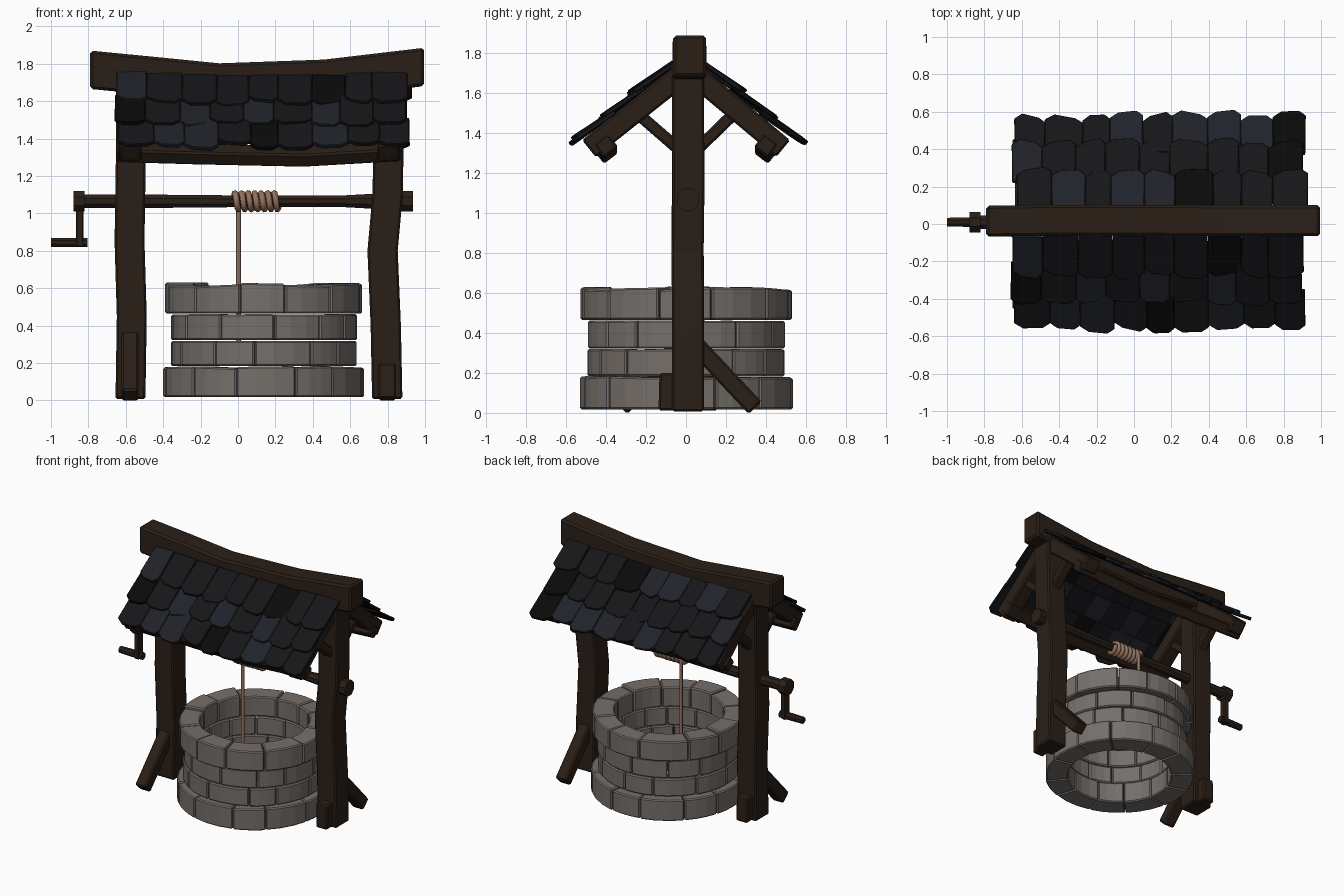
import bpy, bmesh, random
from math import sin, cos, pi, radians
from mathutils import Vector as V

if "Cube" in bpy.data.objects:
    bpy.data.objects.remove(bpy.data.objects["Cube"])

random.seed(7)
R = random.uniform


def material(name, rgb):
    m = bpy.data.materials.new(name)
    m.diffuse_color = (*rgb, 1)
    m.use_nodes = True
    m.node_tree.nodes["Principled BSDF"].inputs["Base Color"].default_value = m.diffuse_color
    return m


WOOD = material("dark_wood", (0.023, 0.0135, 0.0085))
STONE = material("stone", (0.18, 0.16, 0.145))
ROPE = material("rope", (0.30, 0.17, 0.11))
SLATE = [material("slate", (0.008, 0.008, 0.010)),
         material("slate_blue", (0.014, 0.016, 0.022)),
         material("slate_black", (0.003, 0.003, 0.003))]


def finish(name, bm, mats, bevel=0.0):
    bmesh.ops.recalc_face_normals(bm, faces=bm.faces)
    me = bpy.data.meshes.new(name)
    bm.to_mesh(me)
    bm.free()
    ob = bpy.data.objects.new(name, me)
    bpy.context.collection.objects.link(ob)
    for m in mats:
        me.materials.append(m)
    if bevel:
        b = ob.modifiers.new("bevel", "BEVEL")
        b.width, b.segments, b.limit_method = bevel, 1, "ANGLE"
        b.angle_limit = radians(40)
    return ob


def loft(bm, rings, mat=0):
    """Closed skin through rings of equal point count, capped at both ends."""
    vs = [[bm.verts.new(p) for p in r] for r in rings]
    n = len(vs[0])
    fs = [bm.faces.new((a[i], a[(i + 1) % n], b[(i + 1) % n], b[i]))
          for a, b in zip(vs, vs[1:]) for i in range(n)]
    fs += [bm.faces.new(vs[0][::-1]), bm.faces.new(vs[-1])]
    for f in fs:
        f.material_index = mat


def beam(name, pts, w, d, side, other=None, bevel=0.01):
    """Timber along pts; w across 'side', d across the remaining axis."""
    pts = [V(p) for p in pts]
    a = V(side)
    b = V(other) if other else (pts[-1] - pts[0]).cross(a).normalized()
    bm = bmesh.new()
    loft(bm, [[p + a * (s * w / 2) + b * (t * d / 2)
               for s, t in ((-1, -1), (1, -1), (1, 1), (-1, 1))] for p in pts])
    return finish(name, bm, [WOOD], bevel)


def rod(name, prof, y, z, n=8):
    """Faceted round bar along x from (x, radius) pairs."""
    bm = bmesh.new()
    loft(bm, [[(x, y + r * cos((i + .5) * 2 * pi / n), z + r * sin((i + .5) * 2 * pi / n))
               for i in range(n)] for x, r in prof])
    return finish(name, bm, [WOOD])


def rope(name, pts, r):
    cu = bpy.data.curves.new(name, "CURVE")
    cu.dimensions, cu.bevel_depth, cu.bevel_resolution, cu.use_fill_caps = "3D", r, 1, True
    sp = cu.splines.new("POLY")
    sp.points.add(len(pts) - 1)
    for q, p in zip(sp.points, pts):
        q.co = (*p, 1)
    ob = bpy.data.objects.new(name, cu)
    bpy.context.collection.objects.link(ob)
    cu.materials.append(ROPE)


# Stone rings
CX, CY = 0.14, 0.003


def stone_ring(name, z0, z1, ri, ro, start, n=12, wob=0.004):
    bm = bmesh.new()
    cuts = [radians(start) + (i + R(-.15, .15)) * 2 * pi / n for i in range(n)]
    cuts.append(cuts[0] + 2 * pi)
    for a0, a1 in zip(cuts, cuts[1:]):
        a0, a1 = a0 + .004, a1 - .004
        dr = R(-.005, .005)
        t0, t1 = z1 + R(-wob, wob), z1 + R(-wob, wob)
        rings = []
        for k in range(4):
            f = k / 3
            a, t = a0 + (a1 - a0) * f, t0 + (t1 - t0) * f
            rings.append([(CX + r * cos(a), CY + r * sin(a), z) for r, z in
                          ((ri, z0), (ro + dr, z0), (ro + dr, t), (ri, t))])
        loft(bm, rings)
    finish(name, bm, [STONE], 0.008)


stone_ring("base_stones", 0.018, 0.178, 0.375, 0.538, 227, 12, .006)
stone_ring("lower_wall_stones", 0.183, 0.318, 0.385, 0.495, 236, 12, .001)
stone_ring("upper_wall_stones", 0.322, 0.46, 0.385, 0.495, 243, 12, .002)
stone_ring("rim_stones", 0.465, 0.62, 0.38, 0.527, 226, 12, .011)

# Posts
X, Y, Z = (1, 0, 0), (0, 1, 0), (0, 0, 1)
beam("left_post", [(-.575, .01, .008), (-.568, .012, .45), (-.58, .008, .85),
                   (-.573, .01, 1.3), (-.573, .01, 1.69)], .16, .16, X, Y)
beam("right_post", [(.798, .01, .008), (.79, .01, .4), (.773, .008, .8),
                    (.8, .012, 1.1), (.81, .01, 1.69)], .162, .16, X, Y)

# Ridge beam, sagging in the middle
beam("ridge_beam", [(-.79, .015, 1.768), (-.45, .02, 1.735), (-.1, .02, 1.7),
                    (.46, .018, 1.72), (.995, .018, 1.783)], .165, .205, Y, Z, .014)

# Foot braces and foot blocks, turned around between the posts
for side, x, s in (("left", -.577, -1), ("right", .798, 1)):
    beam(side + "_foot_brace", [(x, .01 + s * .03, .35), (x, .01 + s * .335, .025)], .09, .09, X)
    beam(side + "_foot_block", [(x, .01 - s * .105, .012), (x, .01 - s * .1, .2)], .095, .085, X, Y)

# Rafters, knee braces and eave beams
for face, s in (("front", -1), ("back", 1)):
    for side, x in (("left", -.575), ("right", .805)):
        beam(f"{face}_{side}_rafter", [(x, .01 + s * .03, 1.69), (x, s * .485, 1.32)], .12, .11, X)
        beam(f"{face}_{side}_knee_brace", [(x, .01 + s * .05, 1.32), (x, s * .23, 1.485)],
             .075, .06, X)
    y = s * .4
    n = V((0, s * .61, .79))
    beam(face + "_eave_beam", [(-.65, y, 1.33), (-.25, y, 1.318), (.35, y, 1.305),
                               (.87, y, 1.335)], .085, .09, n, (0, .79, -s * .61))

# Slate roof: three overlapping rows per slope
for face, s in (("front", -1), ("back", 1)):
    bm = bmesh.new()
    down, nor = V((0, s * .765, -.644)), V((0, s * .644, .765))
    for row in range(3):
        v0 = row * .193
        x = -.645 + R(-.01, .02) - (.012 if row == 1 else 0)
        edges = [x + (i + (R(-.12, .12) if 0 < i < 9 else 0)) * 1.555 / 9 for i in range(10)]
        for x0, x1 in zip(edges, edges[1:]):
            w, L, lift = x1 - x0, .26 + R(-.022, .018), R(.018, .03)
            k = R(-.012, .012)
            out = [(x0 + .001, 0), (x1 - .001, 0), (x1 + .002, L - .03 + k),
                   (x1 - w * .2, L + k), (x0 + w * .25, L - k), (x0 - .002, L - .035 - k)]
            sag = -.02 * (1 - min(1, abs((x0 + x1) / 2 - .12) / .75) ** 2)
            o = V((0, .01 + s * .06, 1.743 + sag * (1 - row / 2)))
            low = [o + V((u, 0, 0)) + down * (v0 + v) + nor * (lift * v / L + (u - x0) / w * k * .6)
                   for u, v in out]
            m = random.choices((0, 1, 2), (6, 3, 1.2))[0]
            loft(bm, [low, [p + nor * .024 for p in low]], m)
    finish(face + "_roof_slates", bm, SLATE, 0.004)

# Windlass: axle, hub, crank arm and handle
rod("axle", [(-.87, .04), (-.4, .038), (.1, .033), (.55, .033), (.7, .042), (.86, .045)], .01, 1.065)
rod("axle_end", [(.85, .058), (.935, .06)], .01, 1.065)
rod("crank_hub", [(-.88, .06), (-.82, .06)], .01, 1.065)
beam("crank_arm", [(-.846, .01, 1.1), (-.846, .01, .82)], .04, .055, X, Y, .006)
rod("crank_handle", [(-1.0, .025), (-.9, .027), (-.805, .027)], .01, .845)

# Rope wound on the axle, with its free end hanging into the well
T = 7
rope("rope_coil", [(-.025 + .245 * i / (T * 16), .01 + .043 * cos(i * pi / 8),
                    1.065 + .043 * sin(i * pi / 8)) for i in range(T * 16 + 1)], .017)
rope("hanging_rope", [(.003, .055, 1.07), (.003, .055, .27)], .013)
